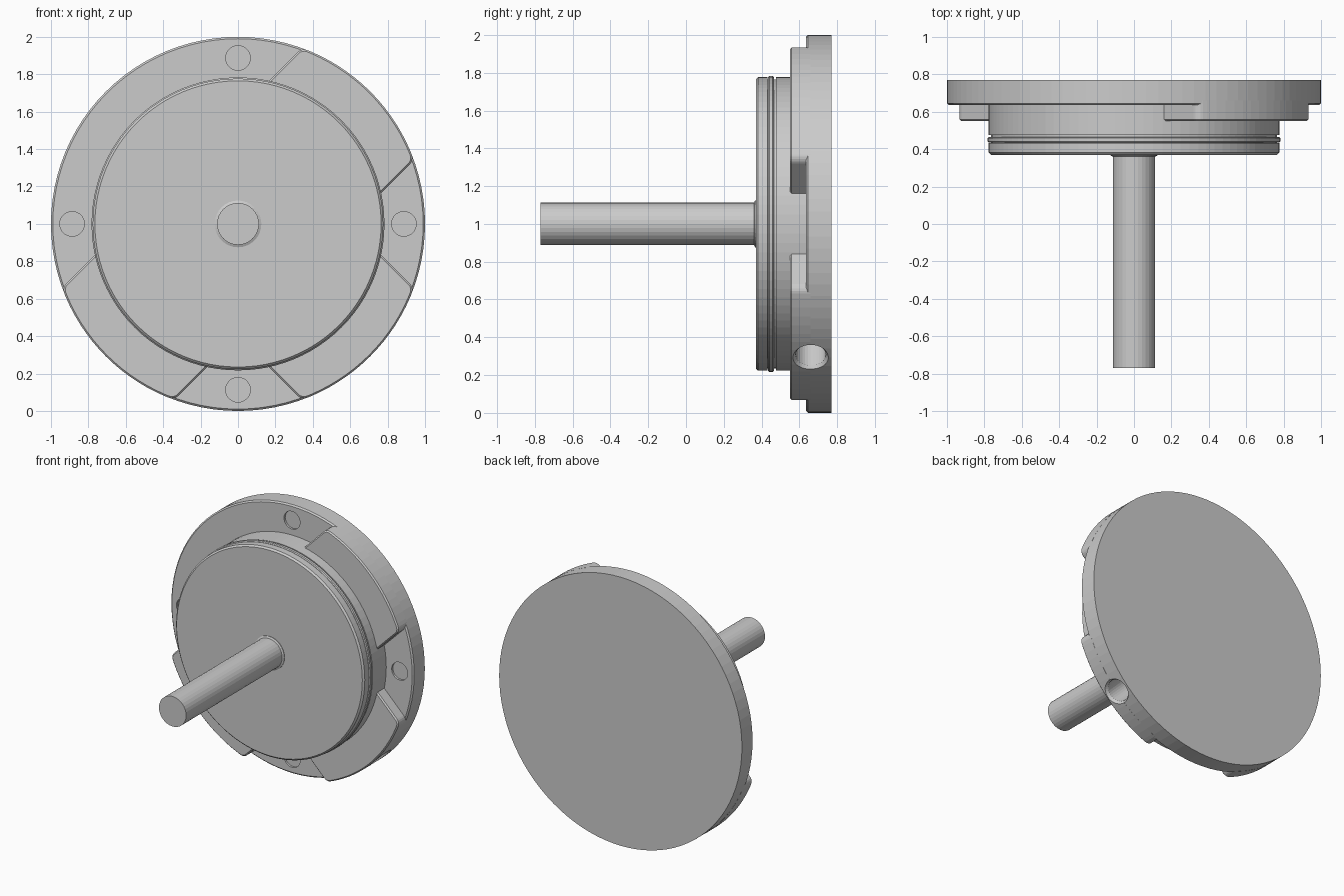
import bpy, bmesh
from math import sin, cos, pi, sqrt, atan2
from mathutils import Vector, Matrix

cube = bpy.data.objects.get("Cube")
if cube:
    bpy.data.objects.remove(cube, do_unlink=True)

steel = bpy.data.materials.new("grey_steel")
steel.use_nodes = True
COLOUR = (0.6, 0.6, 0.6, 1)
steel.diffuse_color = COLOUR
steel.node_tree.nodes["Principled BSDF"].inputs["Base Color"].default_value = COLOUR

CENTRE = Vector((0, 0, 1))


def finish(name, bm):
    bmesh.ops.recalc_face_normals(bm, faces=bm.faces)
    mesh = bpy.data.meshes.new(name)
    bm.to_mesh(mesh)
    bm.free()
    mesh.materials.append(steel)
    obj = bpy.data.objects.new(name, mesh)
    bpy.context.collection.objects.link(obj)
    return obj


def turned(name, profile, segments, origin=CENTRE, axis=Vector((0, 1, 0))):
    """Closed solid turned about an axis from (distance, radius) pairs."""
    rot = Vector((0, 0, 1)).rotation_difference(axis).to_matrix()
    bm = bmesh.new()
    rings = []
    for d, r in profile:
        rings.append([bm.verts.new(origin + rot @ Vector((
            r * cos(2 * pi * i / segments), r * sin(2 * pi * i / segments), d)))
            for i in range(segments)])
    for a, b in zip(rings, rings[1:]):
        for i in range(segments):
            j = (i + 1) % segments
            bm.faces.new((a[i], a[j], b[j], b[i]))
    bm.faces.new(rings[0])
    bm.faces.new(rings[-1])
    return finish(name, bm)


# Main turned parts
FLOOR, PAD_FACE, BACK = 0.635, 0.55, 0.77
flange = turned("flange_disc", [(FLOOR, 0.99), (FLOOR + 0.01, 1), (BACK, 1)], 96)
turned("boss", [(0.37, 0.765), (0.382, 0.777), (0.432, 0.777), (0.432, 0.765),
                (0.475, 0.765), (0.475, 0.777), (0.68, 0.777)], 96)
turned("seal_ring", [(0.435, 0.74), (0.435, 0.777), (0.441, 0.783), (0.459, 0.783),
                     (0.465, 0.777), (0.465, 0.74)], 96)
turned("shaft", [(-0.77, 0.112), (0.36, 0.112), (0.366, 0.125), (0.4, 0.125)], 32)


def wall_angle(r):
    """Angle from the upright where the diagonal pad wall meets radius r."""
    x = (-0.6 + sqrt(0.36 - 2 * (0.36 - r * r))) / 2
    return atan2(x, x + 0.6)


def make_pad(name, turn):
    outer, inner = wall_angle(1), wall_angle(0.74)
    steps = 16
    arc = [(1.0005, outer + (pi / 2 - 2 * outer) * i / steps) for i in range(steps + 1)]
    outline = [(0.74, inner)] + arc + [(0.74, pi / 2 - inner)]
    bm = bmesh.new()
    verts = [bm.verts.new((r * sin(a), PAD_FACE, r * cos(a))) for r, a in outline]
    bm.faces.new(verts)
    # Round the two outer corners, then thicken and break the front edge
    bmesh.ops.bevel(bm, geom=[verts[1], verts[-2]], offset=0.03, segments=4,
                    profile=0.5, affect='VERTICES')
    rim = list(bm.edges)
    out = bmesh.ops.extrude_face_region(bm, geom=list(bm.faces), use_keep_orig=True)
    back = [v for v in out["geom"] if isinstance(v, bmesh.types.BMVert)]
    bmesh.ops.translate(bm, verts=back, vec=(0, 0.11, 0))
    bmesh.ops.recalc_face_normals(bm, faces=bm.faces)
    bmesh.ops.bevel(bm, geom=rim, offset=0.009, segments=1, affect='EDGES')
    bmesh.ops.transform(bm, verts=bm.verts, matrix=Matrix.Translation(CENTRE)
                        @ Matrix.Rotation(turn, 4, 'Y'))
    return finish(name, bm)


pads = [make_pad(name, i * pi / 2) for i, name in enumerate(
    ("upper_left_pad", "lower_left_pad", "lower_right_pad"))]


def cut(target, cutter):
    cutter.hide_render = True
    cutter.hide_set(True)
    cutter.display_type = 'WIRE'
    mod = target.modifiers.new("hole", 'BOOLEAN')
    mod.object = cutter
    mod.operation = 'DIFFERENCE'
    mod.solver = 'EXACT'
    bpy.context.view_layer.objects.active = target
    bpy.ops.object.modifier_apply(modifier=mod.name)


cutters = []
# Four shallow bolt seats in the flange face
for i in range(4):
    a = i * pi / 2
    seat = turned("bolt_seat_cutter", [(FLOOR - 0.02, 0.066), (FLOOR + 0.015, 0.066)],
                  28, CENTRE + Vector((0.887 * sin(a), 0, 0.887 * cos(a))))
    cut(flange, seat)
    cutters.append(seat)

# Radial port in the rim, with a small countersink
out = Vector((1, 0, -1)).normalized()
port = turned("port_cutter", [(0.8, 0.08), (0.98, 0.08), (1.0, 0.094), (1.1, 0.094)],
              32, CENTRE + Vector((0, 0.66, 0)), out)
for part in (flange, pads[1]):
    cut(part, port)
cutters.append(port)

# The cutters have been applied and are no longer needed
for cutter in cutters:
    bpy.data.objects.remove(cutter, do_unlink=True)
